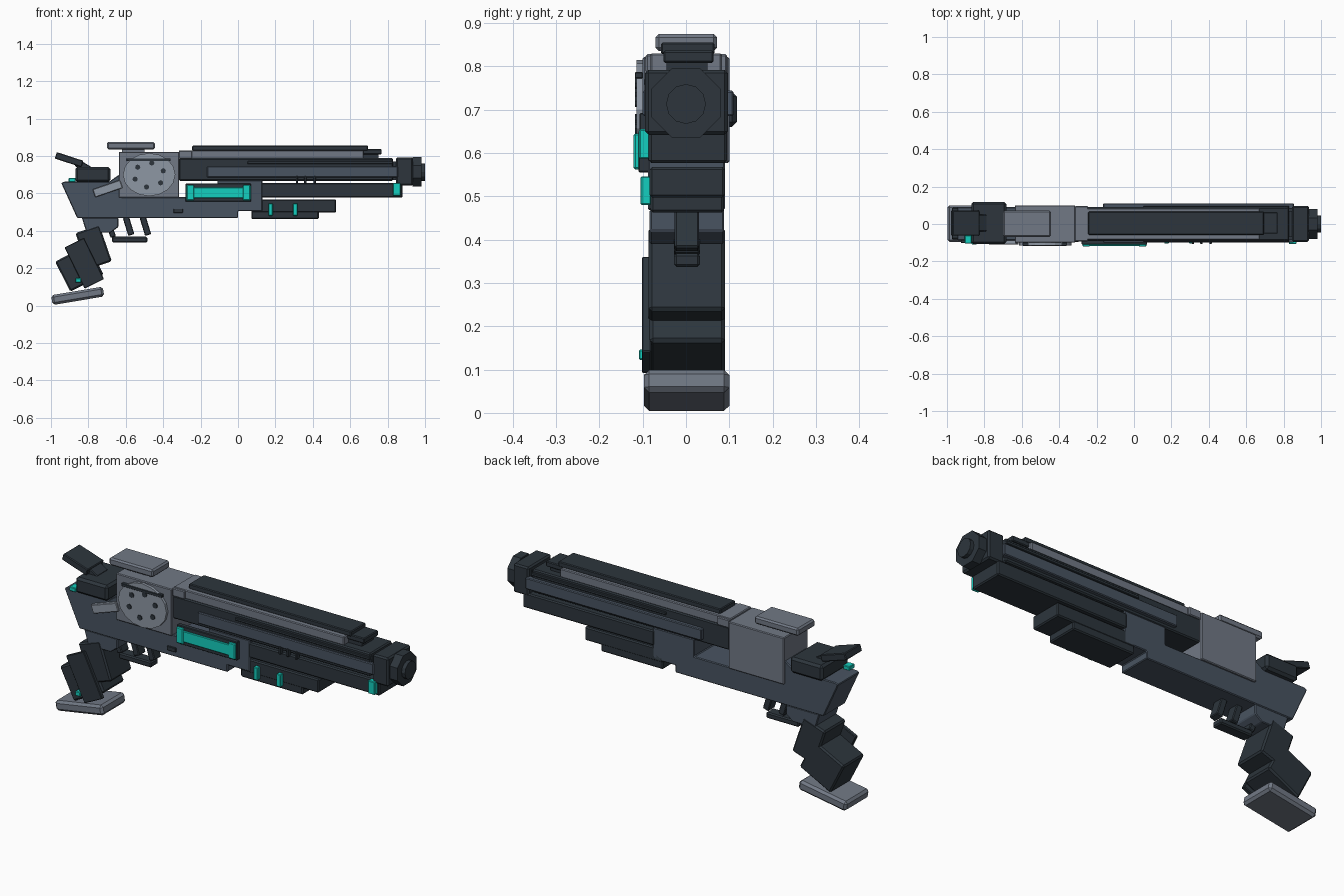
import bpy, bmesh, math
from mathutils import Matrix, Vector


def material(name, rgb):
    m = bpy.data.materials.new(name)
    m.diffuse_color = (*rgb, 1)
    return m


DARK = material("charcoal", (0.026, 0.036, 0.046))
STEEL = material("blue steel", (0.066, 0.088, 0.12))
GREY = material("grey metal", (0.165, 0.19, 0.235))
LIGHT = material("pale metal", (0.27, 0.31, 0.37))
CYAN = material("cyan glow", (0.007, 0.62, 0.52))


def finish(name, bm, mat, bevel=0.0):
    if bevel:
        bmesh.ops.bevel(bm, geom=bm.edges[:], offset=bevel, segments=1, affect='EDGES')
    bmesh.ops.recalc_face_normals(bm, faces=bm.faces[:])
    me = bpy.data.meshes.new(name)
    bm.to_mesh(me)
    bm.free()
    me.materials.append(mat)
    ob = bpy.data.objects.new(name, me)
    bpy.context.collection.objects.link(ob)
    return ob


def prism(name, pts, y0, y1, mat, bevel=0.0):
    """Side profile (x, z) extruded across the width."""
    bm = bmesh.new()
    face = bm.faces.new([bm.verts.new((x, y0, z)) for x, z in pts])
    ext = bmesh.ops.extrude_face_region(bm, geom=[face])
    vs = [g for g in ext["geom"] if isinstance(g, bmesh.types.BMVert)]
    bmesh.ops.translate(bm, verts=vs, vec=Vector((0, y1 - y0, 0)))
    return finish(name, bm, mat, bevel)


def box(name, x0, x1, z0, z1, y0, y1, mat, bevel=0.006):
    return prism(name, [(x0, z0), (x1, z0), (x1, z1), (x0, z1)], y0, y1, mat, bevel)


def tilted(name, cx, cz, length, thick, deg, y0, y1, mat, bevel=0.006):
    """Box turned in the side plane."""
    c, s = math.cos(math.radians(deg)), math.sin(math.radians(deg))
    pts = []
    for u, v in ((-1, -1), (1, -1), (1, 1), (-1, 1)):
        a, b = u * length / 2, v * thick / 2
        pts.append((cx + a * c - b * s, cz + a * s + b * c))
    return prism(name, pts, y0, y1, mat, bevel)


def disc(name, centre, axis, r, depth, sides, mat, scale=(1, 1), turn=0.0):
    bm = bmesh.new()
    rot = Matrix.Rotation(math.pi / 2, 4, 'Y' if axis == 'X' else 'X')
    mtx = (Matrix.Translation(centre) @ Matrix.Diagonal((scale[0], 1, scale[1], 1))
           @ rot @ Matrix.Rotation(turn, 4, 'Z'))
    bmesh.ops.create_cone(bm, cap_ends=True, segments=sides, radius1=r, radius2=r,
                          depth=depth, matrix=mtx)
    return finish(name, bm, mat)


# Frame and receiver
prism("frame", [(-0.945, 0.655), (-0.86, 0.468), (0, 0.468), (0, 0.505), (0.13, 0.505),
                (0.13, 0.67), (-0.11, 0.67), (-0.11, 0.58), (-0.62, 0.58), (-0.62, 0.71),
                (-0.69, 0.662), (-0.93, 0.662)], -0.088, 0.09, STEEL, 0.004)
box("receiver", -0.637, -0.315, 0.577, 0.822, -0.1, 0.1, GREY, 0.004)
box("rear_sight", -0.70, -0.445, 0.835, 0.875, -0.07, 0.072, GREY, 0.008)
box("sight_mount", -0.62, -0.5, 0.815, 0.84, -0.04, 0.04, GREY, 0)
box("frame_catch", -0.345, -0.295, 0.495, 0.517, -0.096, -0.08, DARK, 0.002)

# Hammer
box("hammer_block", -0.87, -0.682, 0.66, 0.742, -0.108, 0.118, DARK, 0.012)
tilted("hammer_spur", -0.903, 0.78, 0.15, 0.036, -18, -0.062, 0.072, DARK, 0.004)
tilted("hammer_neck", -0.83, 0.745, 0.08, 0.04, -30, -0.04, 0.05, DARK, 0.004)
box("hammer_light", -0.905, -0.868, 0.66, 0.682, -0.105, -0.06, CYAN, 0.003)

# Cylinder plate with six chambers
disc("cylinder_plate", (-0.475, -0.104, 0.70), 'Y', 0.14, 0.02, 16, LIGHT, (1, 0.82))
for i in range(6):
    a = math.radians(20 + 60 * i)
    disc("chamber", (-0.475 + 0.08 * math.cos(a), -0.114, 0.698 + 0.065 * math.sin(a)),
         'Y', 0.014, 0.008, 8, DARK)
box("cylinder_bar", -0.595, -0.36, 0.772, 0.787, -0.118, -0.1, DARK, 0.002)
tilted("side_lever", -0.697, 0.625, 0.155, 0.045, 19, -0.11, -0.085, LIGHT, 0.003)

# Barrel, rib and rail
box("barrel", -0.316, 0.83, 0.667, 0.788, -0.09, 0.09, DARK)
box("barrel_rib", -0.316, 0.672, 0.785, 0.83, -0.083, 0.083, GREY, 0.004)
box("rib_block", -0.316, -0.245, 0.785, 0.828, -0.093, 0.095, GREY, 0.004)
box("top_rail", -0.245, 0.695, 0.828, 0.855, -0.058, 0.066, DARK, 0.004)
box("front_sight", 0.65, 0.768, 0.808, 0.836, -0.052, 0.064, DARK, 0.004)
box("sight_base", 0.66, 0.75, 0.78, 0.812, -0.045, 0.05, DARK, 0)
for side, out in ((-1, 0.1), (1, 0.11)):
    y0, y1 = sorted((side * 0.08, side * out))
    box("side_slat", -0.165, 0.855, 0.685, 0.744, y0, y1, STEEL, 0.004)
    y0, y1 = sorted((side * 0.08, side * 0.097))
    box("upper_slat", 0.05, 0.83, 0.756, 0.772, y0, y1, DARK, 0.003)
for x in (0.315, 0.36, 0.41):
    box("barrel_pin", x - 0.006, x + 0.006, 0.652, 0.692, -0.107, -0.085, DARK, 0.002)

# Muzzle
box("muzzle_block", 0.845, 0.936, 0.642, 0.792, -0.095, 0.097, DARK, 0.008)
box("muzzle_neck", 0.82, 0.85, 0.67, 0.77, -0.07, 0.07, DARK, 0)
disc("muzzle_ring", (0.957, 0, 0.715), 'X', 0.086, 0.046, 8, DARK, turn=math.pi / 8)
disc("muzzle_cap", (0.988, 0, 0.713), 'X', 0.046, 0.024, 12, DARK)

# Lower barrel and under rail
box("lower_barrel", 0.12, 0.88, 0.577, 0.655, -0.086, 0.095, DARK)
box("under_rail_long", 0.072, 0.525, 0.497, 0.568, -0.084, 0.09, DARK)
box("under_rail_short", 0.072, 0.432, 0.462, 0.54, -0.082, 0.088, DARK)
box("muzzle_light", 0.828, 0.868, 0.587, 0.655, -0.108, -0.08, CYAN, 0.003)
for x in (0.174, 0.307):
    box("rail_light", x - 0.012, x + 0.012, 0.48, 0.546, -0.105, -0.08, CYAN, 0.003)

# Energy cell on the front side
box("cell_housing", -0.28, 0.07, 0.555, 0.652, -0.11, -0.085, DARK, 0.003)
box("cell_core", -0.245, 0.035, 0.574, 0.632, -0.117, -0.1, CYAN, 0.003)
for x in (-0.255, 0.046):
    box("cell_cap", x - 0.02, x + 0.02, 0.562, 0.645, -0.121, -0.1, CYAN, 0.004)

# Trigger group
for x in (-0.585, -0.495):
    tilted("trigger", x, 0.425, 0.1, 0.034, -73, -0.026, 0.03, DARK, 0.004)
box("trigger_guard", -0.674, -0.485, 0.337, 0.368, -0.028, 0.032, DARK, 0.006)
tilted("guard_link", -0.675, 0.39, 0.05, 0.03, -70, -0.028, 0.032, DARK, 0.004)

# Grip
prism("grip_neck", [(-0.835, 0.47), (-0.81, 0.39), (-0.68, 0.39), (-0.64, 0.42),
                    (-0.64, 0.47)], -0.084, 0.088, STEEL, 0.004)
tilted("grip_upper", -0.772, 0.312, 0.135, 0.205, 19, -0.086, 0.09, DARK, 0.008)
tilted("grip_lower", -0.848, 0.2, 0.2, 0.18, 27, -0.084, 0.09, DARK, 0.008)
tilted("grip_plate", -0.822, 0.226, 0.115, 0.245, 26, -0.102, -0.08, DARK, 0.003)
box("grip_light", -0.868, -0.84, 0.122, 0.146, -0.109, -0.08, CYAN, 0.003)
tilted("butt_plate", -0.857, 0.052, 0.28, 0.053, 9.5, -0.097, 0.1, GREY, 0.012)
